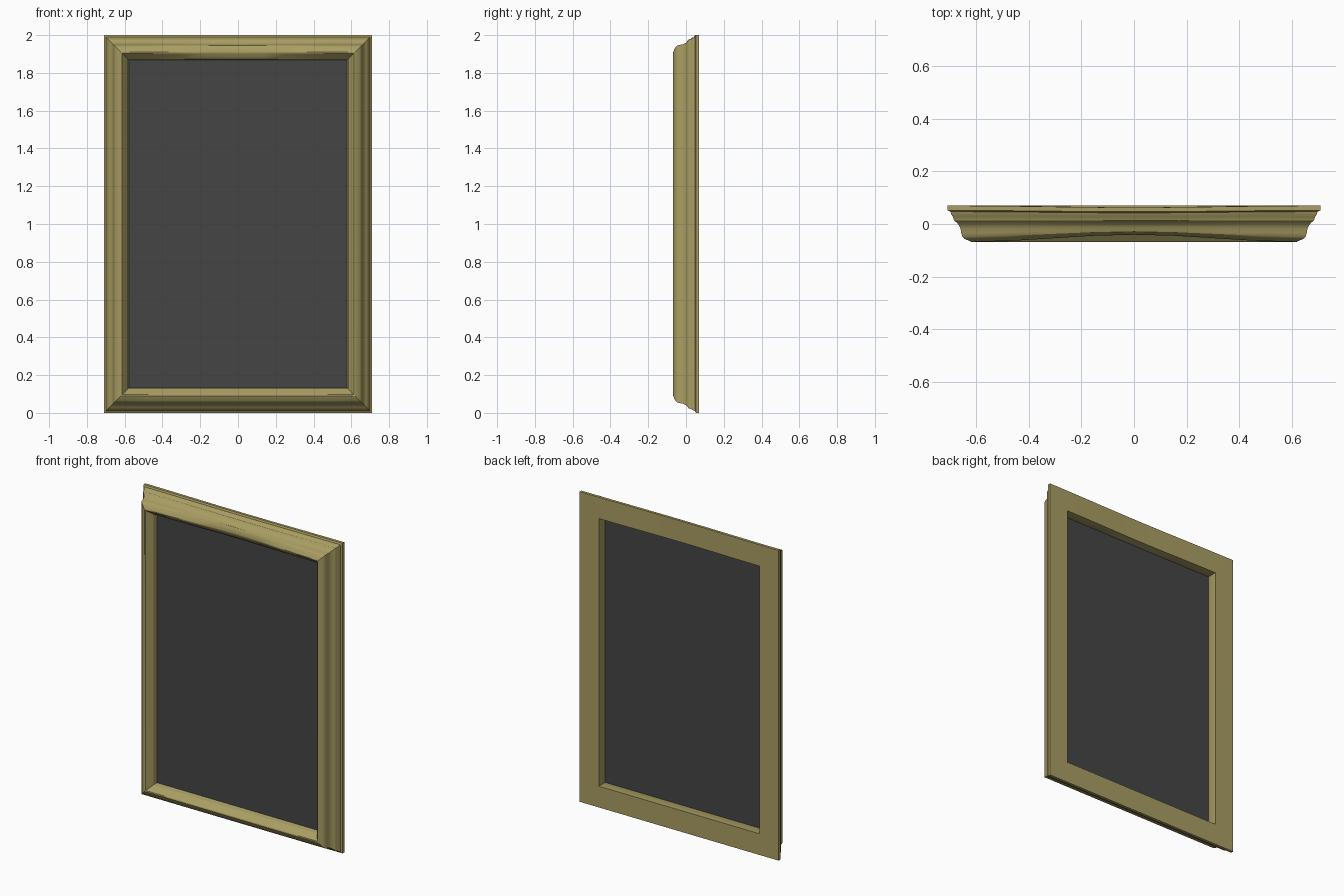
import bpy, bmesh, math

if "Cube" in bpy.data.objects:
    bpy.data.objects.remove(bpy.data.objects["Cube"])

W, H = 0.71, 2.0          # half width, full height
SEG = 8                   # divisions along the top and bottom rails

# Moulding cross-section: (inset from outer edge, depth y)
PROFILE = [
    (0.000, 0.070), (0.000, 0.052), (0.011, 0.047), (0.014, 0.036),
    (0.020, 0.028), (0.024, 0.014), (0.034, 0.006), (0.043, -0.004),
    (0.049, -0.018), (0.052, -0.034), (0.056, -0.048), (0.064, -0.056),
    (0.090, -0.068), (0.097, -0.066), (0.127, -0.030), (0.131, -0.006),
    (0.137, 0.006), (0.137, 0.070),
]


def material(name, rgb):
    m = bpy.data.materials.new(name)
    m.diffuse_color = (*rgb, 1)
    m.use_nodes = True
    m.node_tree.nodes["Principled BSDF"].inputs["Base Color"].default_value = m.diffuse_color
    return m


def finish(bm, name, mat):
    bmesh.ops.recalc_face_normals(bm, faces=bm.faces)
    me = bpy.data.meshes.new(name)
    bm.to_mesh(me)
    bm.free()
    ob = bpy.data.objects.new(name, me)
    bpy.context.collection.objects.link(ob)
    me.materials.append(mat)
    return ob


def ring(inset, y):
    """Rectangle of points; the top rail thins slightly towards its middle."""
    w, lo, hi = W - inset, inset, H - inset
    pts = [(-w + 2 * w * i / SEG, y, lo) for i in range(SEG + 1)]
    for i in range(SEG + 1):
        x = w - 2 * w * i / SEG
        sag = 0.5 + 0.5 * math.cos(math.pi * x / w)
        pts.append((x, y * (1 - (0.1 if y > 0 else 0.4) * sag), hi))
    return pts


gold = material("aged_gold", (0.40, 0.34, 0.125))
dark = material("dark_panel", (0.06, 0.06, 0.06))

# Mitred frame: closed cross-section swept round the rectangle
bm = bmesh.new()
rings = [[bm.verts.new(p) for p in ring(d, y)] for d, y in PROFILE]
for a, b in zip(rings, rings[1:] + rings[:1]):
    n = len(a)
    for i in range(n):
        j = (i + 1) % n
        bm.faces.new((a[i], a[j], b[j], b[i]))
frame = finish(bm, "frame", gold)

# Thin panel held inside the frame
bm = bmesh.new()
bmesh.ops.create_cube(bm, size=1)
inset = 0.133
for v in bm.verts:
    v.co.x *= 2 * (W - inset)
    v.co.y *= 0.006
    v.co.z = v.co.z * (H - 2 * inset) + H / 2
finish(bm, "panel", dark)

# Smooth moulding curves, sharp mitres
bpy.ops.object.select_all(action='DESELECT')
frame.select_set(True)
bpy.context.view_layer.objects.active = frame
bpy.ops.object.shade_smooth_by_angle(angle=math.radians(30))
